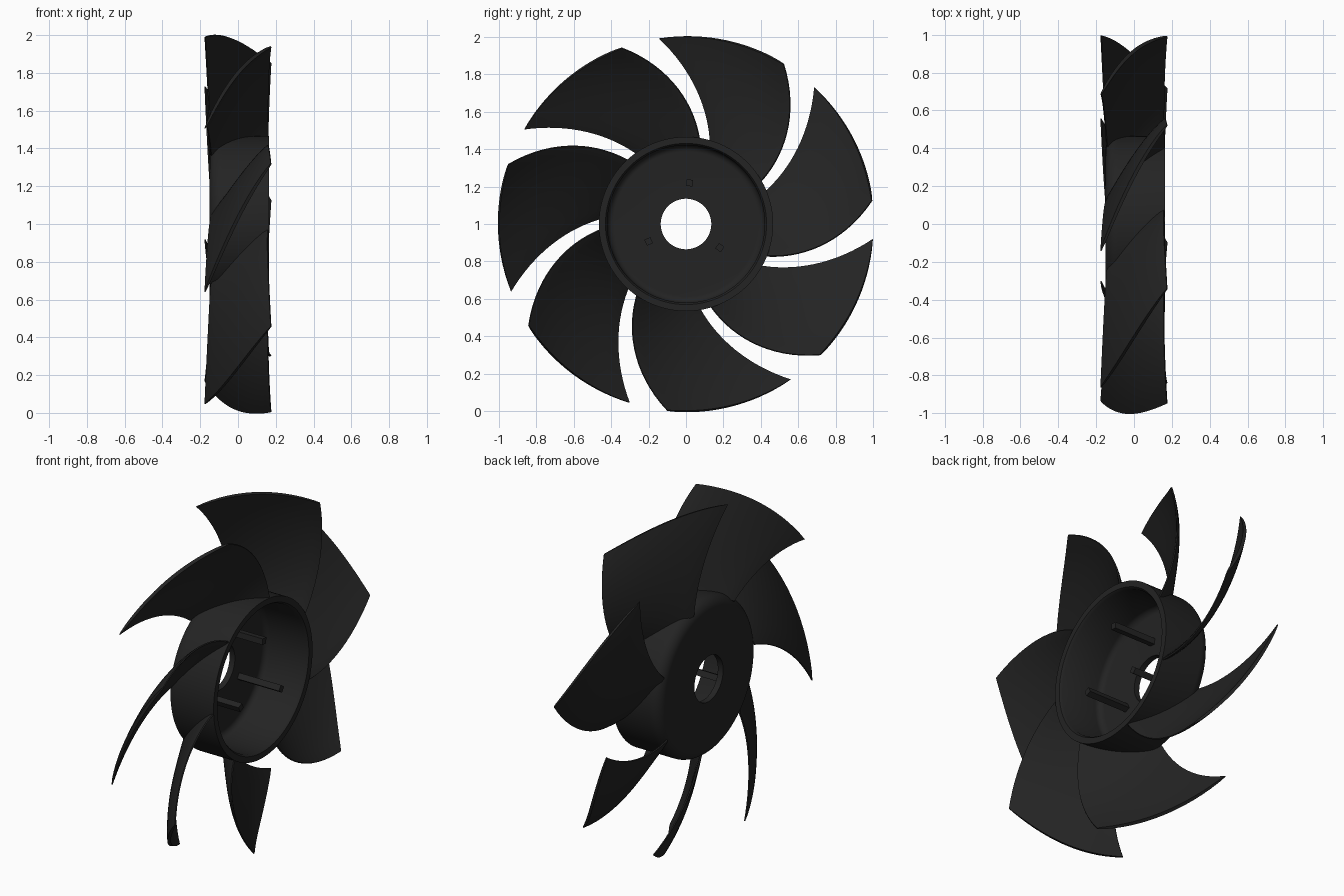
import bpy, bmesh, math
from mathutils import Vector

if "Cube" in bpy.data.objects:
    bpy.data.objects.remove(bpy.data.objects["Cube"])

mat = bpy.data.materials.new("matte_black_plastic")
mat.diffuse_color = (0.017, 0.017, 0.017, 1)
mat.use_nodes = True
mat.node_tree.nodes["Principled BSDF"].inputs["Base Color"].default_value = mat.diffuse_color


def finish(bm, name, angle=35):
    bmesh.ops.recalc_face_normals(bm, faces=bm.faces)
    me = bpy.data.meshes.new(name)
    bm.to_mesh(me)
    bm.free()
    ob = bpy.data.objects.new(name, me)
    bpy.context.collection.objects.link(ob)
    me.materials.append(mat)
    bpy.ops.object.select_all(action='DESELECT')
    ob.select_set(True)
    bpy.context.view_layer.objects.active = ob
    bpy.ops.object.shade_smooth_by_angle(angle=math.radians(angle))
    return ob


def polar(x, r, deg):
    a = math.radians(deg)
    return Vector((x, r * math.cos(a), 1 + r * math.sin(a)))


def arc(cx, cr, rad, a0, a1, n=8):
    """Fillet points (x, r) for the hub profile."""
    return [(cx + rad * math.cos(math.radians(a0 + (a1 - a0) * i / n)),
             cr + rad * math.sin(math.radians(a0 + (a1 - a0) * i / n))) for i in range(n + 1)]


# Hub: closed cup with bore, open toward +x
profile = [(-0.15, 0.135)] + arc(-0.085, 0.40, 0.065, 180, 90) + [
    (0.165, 0.465), (0.165, 0.43), (0.15, 0.42)] + arc(-0.08, 0.385, 0.035, 90, 180) + [
    (-0.115, 0.135)]
SEG = 96
bm = bmesh.new()
rings = [[bm.verts.new(polar(x, r, 360 * s / SEG)) for s in range(SEG)] for x, r in profile]
for i in range(len(rings)):
    a, b = rings[i], rings[(i + 1) % len(rings)]
    for s in range(SEG):
        t = (s + 1) % SEG
        bm.faces.new((a[s], a[t], b[t], b[s]))
finish(bm, "hub")

# Three square posts inside the hub
for k, deg in enumerate((85, 205, 325)):
    bm = bmesh.new()
    bmesh.ops.create_cube(bm, size=1)
    a = math.radians(deg)
    rad, tan = Vector((0, math.cos(a), math.sin(a))), Vector((0, -math.sin(a), math.cos(a)))
    for v in bm.verts:
        c = v.co.copy()
        v.co = polar(0.02 + c.x * 0.28, 0.22, deg) + rad * c.y * 0.035 + tan * c.z * 0.035
    finish(bm, f"hub_post_{k + 1}")


# Swept blade surface: v runs root to tip, u runs leading to trailing edge
def blade_point(u, v, turn):
    r = 0.44 + 0.56 * v
    lead = 72.8 + 25.4 * v
    trail = 28.8 + 22.5 * v + 7.3 * v * v
    x0 = -0.143 - 0.032 * v
    x1 = 0.16 - 0.02 * v + 0.035 * v * v
    deg = lead + (trail - lead) * u - 3 * 4 * u * (1 - u)
    return polar(x0 + (x1 - x0) * u, r, deg + turn)


NU, NV, E = 18, 16, 1e-3
for k in range(7):
    turn = -360 / 7 * k
    bm = bmesh.new()
    sides = ([], [])
    for i in range(NU + 1):
        for side in sides:
            side.append([])
        for j in range(NV + 1):
            u, v = i / NU, j / NV
            p = blade_point(u, v, turn)
            n = (blade_point(u + E, v, turn) - p).cross(blade_point(u, v + E, turn) - p).normalized()
            # thickness thins toward both edges and the tip
            half = (0.004 + 0.009 * math.sqrt(max(0, 4 * u * (1 - u)))) * (1 - 0.25 * v)
            sides[0][i].append(bm.verts.new(p + n * half))
            sides[1][i].append(bm.verts.new(p - n * half))
    for g in sides:
        for i in range(NU):
            for j in range(NV):
                bm.faces.new((g[i][j], g[i + 1][j], g[i + 1][j + 1], g[i][j + 1]))
    f, b = sides
    border = ([(i, 0) for i in range(NU)] + [(NU, j) for j in range(NV)]
              + [(i, NV) for i in range(NU, 0, -1)] + [(0, j) for j in range(NV, 0, -1)])
    for (i, j), (m, q) in zip(border, border[1:] + border[:1]):
        bm.faces.new((f[i][j], f[m][q], b[m][q], b[i][j]))
    finish(bm, f"blade_{k + 1}")
